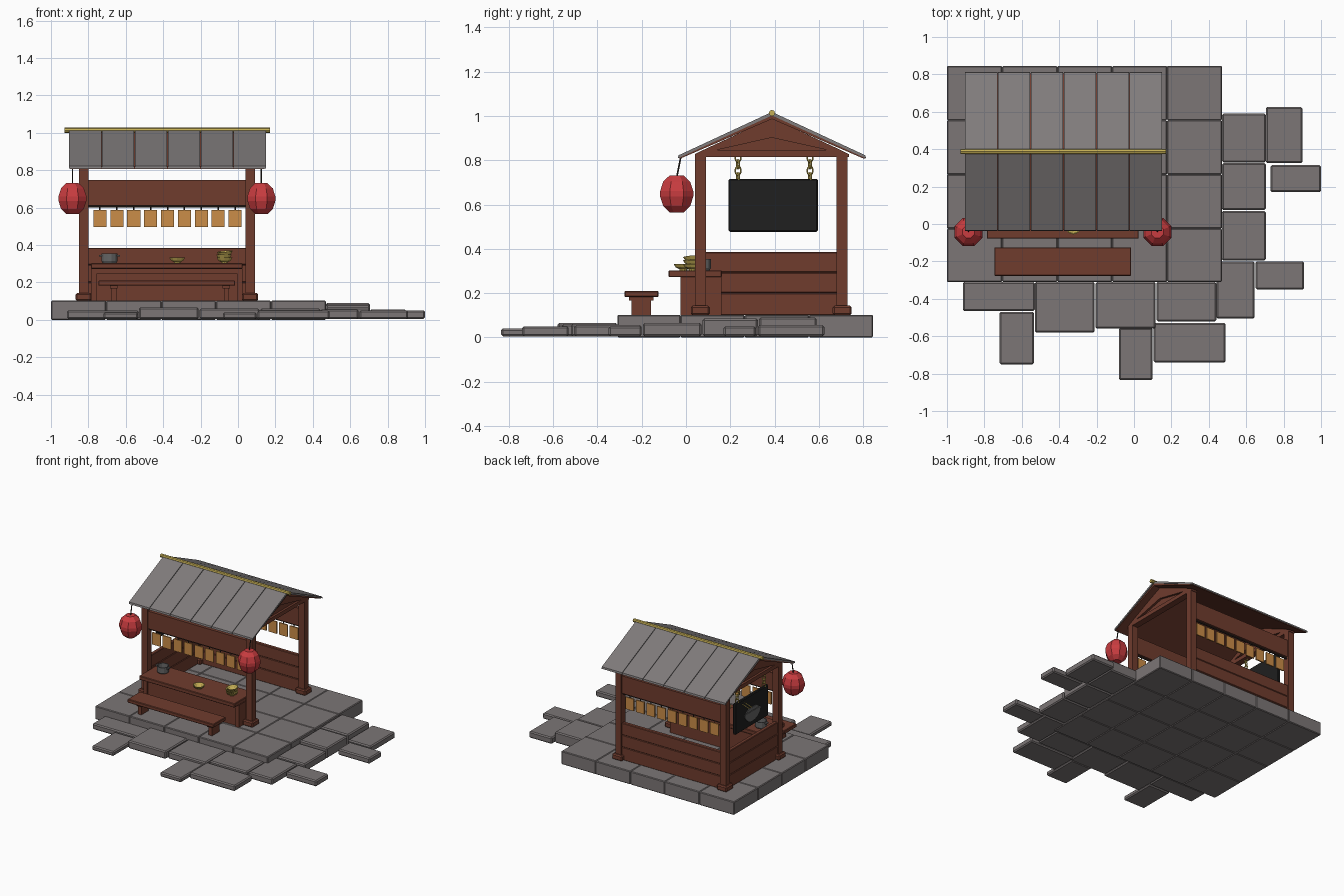
import bpy, bmesh, math
from mathutils import Matrix, Vector

if "Cube" in bpy.data.objects:
    bpy.data.objects.remove(bpy.data.objects["Cube"])


def material(name, r, g, b):
    m = bpy.data.materials.new(name)
    m.diffuse_color = (r, g, b, 1)
    m.use_nodes = True
    m.node_tree.nodes["Principled BSDF"].inputs["Base Color"].default_value = m.diffuse_color
    return m


STONE = material("stone grey", 0.20, 0.18, 0.18)
SLATE = material("roof grey", 0.215, 0.20, 0.20)
WOOD = material("red brown wood", 0.16, 0.045, 0.027)
RED = material("lantern red", 0.58, 0.045, 0.05)
GOLD = material("brass gold", 0.55, 0.42, 0.09)
TAN = material("menu tan", 0.60, 0.27, 0.065)
BLACK = material("sign black", 0.014, 0.014, 0.014)
POT = material("pot grey", 0.13, 0.13, 0.13)
DARK = material("dark cord", 0.03, 0.022, 0.018)


def finish(name, bm, mat, bevel=0):
    bmesh.ops.recalc_face_normals(bm, faces=bm.faces)
    me = bpy.data.meshes.new(name)
    bm.to_mesh(me)
    bm.free()
    me.materials.append(mat)
    ob = bpy.data.objects.new(name, me)
    bpy.context.collection.objects.link(ob)
    if bevel:
        mod = ob.modifiers.new("bevel", 'BEVEL')
        mod.width, mod.segments = bevel, 1
    return ob


def box(name, x, y, z, mat, bevel=0):
    """Box from (min, max) pairs."""
    bm = bmesh.new()
    bmesh.ops.create_cube(bm, size=1)
    for v in bm.verts:
        v.co = [p[0] + (c + 0.5) * (p[1] - p[0]) for c, p in zip(v.co, (x, y, z))]
    return finish(name, bm, mat, bevel)


def prism(name, profile, x0, x1, mat):
    """Extrude a (y, z) outline along x."""
    bm = bmesh.new()
    face = bm.faces.new([bm.verts.new((x0, y, z)) for y, z in profile])
    ext = bmesh.ops.extrude_face_region(bm, geom=[face])
    bmesh.ops.translate(bm, vec=(x1 - x0, 0, 0),
                        verts=[v for v in ext["geom"] if isinstance(v, bmesh.types.BMVert)])
    return finish(name, bm, mat)


def lathe(name, profile, loc, sides, mat):
    """Spin an (r, z) outline about z; open ends are capped."""
    bm = bmesh.new()
    rings = [[bm.verts.new((r * math.cos(2 * math.pi * (i + 0.5) / sides),
                            r * math.sin(2 * math.pi * (i + 0.5) / sides), z))
              for i in range(sides)] for r, z in profile]
    for a, b in zip(rings, rings[1:]):
        for i in range(sides):
            j = (i + 1) % sides
            bm.faces.new((a[i], a[j], b[j], b[i]))
    bm.faces.new(rings[0])
    bm.faces.new(rings[-1])
    ob = finish(name, bm, mat)
    ob.location = loc
    return ob


def rod(name, a, b, r, mat, sides=8):
    a, b = Vector(a), Vector(b)
    bm = bmesh.new()
    bmesh.ops.create_cone(bm, cap_ends=True, segments=sides, radius1=r, radius2=r,
                          depth=(b - a).length)
    rot = (b - a).to_track_quat('Z', 'Y').to_matrix().to_4x4()
    bmesh.ops.transform(bm, matrix=Matrix.Translation((a + b) / 2) @ rot, verts=bm.verts)
    return finish(name, bm, mat)


# Paved platform: 5 x 4 grid of tiles
XS = [-1.0, -0.705, -0.41, -0.117, 0.177, 0.47]
YS = [-0.31, -0.025, 0.265, 0.555, 0.845]
for x in zip(XS, XS[1:]):
    for y in zip(YS, YS[1:]):
        box("platform_tile", x, y, (0, 0.102), STONE, 0.005)

# Lower paving slabs: x0, x1, y0, y1, top
for x0, x1, y0, y1, top in [
        (-0.915, -0.53, -0.465, -0.31, 0.05), (-0.53, -0.21, -0.58, -0.31, 0.065),
        (-0.205, 0.115, -0.56, -0.31, 0.06), (0.12, 0.44, -0.52, -0.31, 0.06),
        (0.44, 0.645, -0.505, -0.2, 0.055), (0.47, 0.705, 0.33, 0.59, 0.09),
        (0.47, 0.705, 0.075, 0.325, 0.085), (0.47, 0.705, -0.195, 0.07, 0.065),
        (0.705, 0.9, 0.325, 0.625, 0.055), (0.73, 1.0, 0.17, 0.315, 0.05),
        (0.65, 0.91, -0.35, -0.2, 0.05), (-0.72, -0.535, -0.75, -0.47, 0.04),
        (-0.08, 0.1, -0.835, -0.555, 0.04), (0.105, 0.49, -0.74, -0.53, 0.05)]:
    box("paving_slab", (x0, x1), (y0, y1), (0.005, top), STONE, 0.008)

# Corner posts and their feet
for px in (-0.825, 0.065):
    for py in (0.065, 0.705):
        box("post", (px - 0.025, px + 0.025), (py - 0.025, py + 0.025), (0.1, 0.825), WOOD)
        box("post_foot", (px - 0.043, px + 0.043), (py - 0.043, py + 0.043), (0.1, 0.143), WOOD, 0.008)

# Plank walls on the back and the left side
ZS = [0.1, 0.2, 0.293, 0.385]
for z in zip(ZS, ZS[1:]):
    box("back_wall_plank", (-0.805, 0.045), (0.69, 0.72), z, WOOD, 0.004)
    box("left_wall_plank", (-0.84, -0.81), (0.085, 0.685), z, WOOD, 0.004)

# Upper boards with hanging menu plates, front and back
for y in (0.065, 0.705):
    box("upper_board", (-0.805, 0.045), (y - 0.015, y + 0.015), (0.612, 0.747), WOOD)
    rod("menu_rail", (-0.805, y, 0.605), (0.045, y, 0.605), 0.006, DARK, 6)
    for i in range(9):
        cx = -0.738 + i * 0.0903
        box("menu_plate", (cx - 0.035, cx + 0.035), (y - 0.005, y + 0.005), (0.495, 0.587), TAN)
        rod("menu_cord", (cx, y, 0.585), (cx, y, 0.612), 0.004, DARK, 4)

# Gable ends: thin panel with a thicker frame around a sunken triangle
RIDGE_Y = 0.388
for cx in (-0.825, 0.065):
    prism("gable_panel", [(0.06, 0.82), (0.72, 0.82), (RIDGE_Y, 0.98)], cx - 0.008, cx + 0.008, WOOD)
    prism("gable_beam", [(0.04, 0.815), (0.735, 0.815), (0.735, 0.828), (0.7, 0.845), (0.075, 0.845),
                         (0.04, 0.828)], cx - 0.025, cx + 0.025, WOOD)
    for s in (-1, 1):
        prism("gable_rafter", [(RIDGE_Y + s * 0.313, 0.845), (RIDGE_Y + s * 0.255, 0.845),
                               (RIDGE_Y, 0.902), (RIDGE_Y, 0.99)], cx - 0.025, cx + 0.025, WOOD)

# Roof: wooden lining under six slate panels per slope, and a ridge pole
for s in (-1, 1):
    e = RIDGE_Y + s * 0.425
    prism("roof_lining", [(e - s * 0.008, 0.806), (e - s * 0.008, 0.816),
                          (RIDGE_Y, 1.004), (RIDGE_Y, 0.986)], -0.898, 0.143, WOOD)
    for i in range(6):
        x0 = -0.905 + i * 0.176
        prism("roof_panel", [(e, 0.808), (e - s * 0.003, 0.822), (RIDGE_Y, 1.018), (RIDGE_Y, 1.002)],
              x0 + 0.002, x0 + 0.174, SLATE)
rod("ridge_pole", (-0.927, RIDGE_Y, 1.013), (0.172, RIDGE_Y, 1.013), 0.014, GOLD)

# Counter: body with raised frame, worktop
box("counter_body", (-0.765, 0.005), (-0.012, 0.16), (0.1, 0.272), WOOD)
for x in ((-0.785, -0.757), (-0.003, 0.025)):
    box("counter_side", x, (-0.025, 0.16), (0.1, 0.272), WOOD)
box("counter_rail", (-0.757, -0.003), (-0.025, 0.0), (0.245, 0.272), WOOD)
box("counter_top", (-0.787, 0.025), (-0.078, 0.162), (0.272, 0.303), WOOD, 0.004)

# Bench
box("bench_seat", (-0.747, -0.015), (-0.277, -0.125), (0.182, 0.21), WOOD, 0.004)
for cx in (-0.664, -0.062):
    box("bench_leg", (cx - 0.014, cx + 0.014), (-0.247, -0.158), (0.1, 0.17), WOOD)
    box("bench_bracket", (cx - 0.02, cx + 0.02), (-0.257, -0.147), (0.166, 0.184), WOOD)

# Cooking pot with side handles
lathe("pot", [(0.038, 0), (0.044, 0.01), (0.044, 0.05), (0.037, 0.05), (0.035, 0.012)],
      (-0.687, 0.07, 0.303), 12, POT)
for s in (-1, 1):
    box("pot_handle", sorted((-0.687 + s * 0.04, -0.687 + s * 0.055)), (0.055, 0.085),
        (0.338, 0.347), POT)

# Bowls: one alone, three stacked
BOWL = [(0.018, 0), (0.018, 0.005), (0.035, 0.014), (0.044, 0.029), (0.039, 0.029), (0.03, 0.016), (0.012, 0.009)]
for n, x, y, z in [("bowl", -0.325, -0.012, 0.303), ("stacked_bowl_low", -0.072, 0.03, 0.303),
                   ("stacked_bowl_mid", -0.075, 0.03, 0.32), ("stacked_bowl_high", -0.068, 0.033, 0.337)]:
    lathe(n, BOWL, (x, y, z), 10, GOLD)
bpy.data.objects["stacked_bowl_high"].rotation_euler = (0.08, -0.1, 0)

# Lanterns on cords at the front eave corners
for cx in (-0.885, 0.125):
    lathe("lantern", [(0.035, -0.083), (0.066, -0.055), (0.081, -0.012), (0.081, 0.012),
                      (0.066, 0.055), (0.035, 0.083)], (cx, -0.042, 0.648), 8, RED)
    rod("lantern_cord", (cx, -0.042, 0.72), (cx, -0.022, 0.82), 0.004, DARK, 5)

# Hanging sign on the left side, with a painted bowl on its outer face
box("sign_board", (-0.838, -0.815), (0.193, 0.595), (0.477, 0.715), BLACK, 0.005)
arc = [(0.394 + 0.095 * math.cos(a), 0.59 + 0.075 * math.sin(a))
       for a in (math.pi + math.pi * i / 10 for i in range(11))]
prism("sign_bowl", arc, -0.843, -0.837, POT)
prism("sign_noodles", [(0.315, 0.595), (0.474, 0.595), (0.44, 0.62), (0.35, 0.62)], -0.843, -0.837, POT)
for d in (0, 0.03):
    prism("sign_chopstick", [(0.40 + d, 0.62), (0.408 + d, 0.62), (0.488 + d, 0.685), (0.48 + d, 0.685)],
          -0.843, -0.837, GOLD)

# Chains: alternating oval links
for y in (0.235, 0.56):
    for i in range(4):
        bpy.ops.mesh.primitive_torus_add(major_segments=10, minor_segments=5, major_radius=0.014,
                                         minor_radius=0.0045, location=(-0.827, y, 0.724 + i * 0.029),
                                         rotation=(math.pi / 2, 0, math.pi / 2 if i % 2 else 0.4))
        link = bpy.context.object
        link.name = "chain_link"
        link.scale = (0.9, 1.3, 1)
        link.data.materials.append(GOLD)
